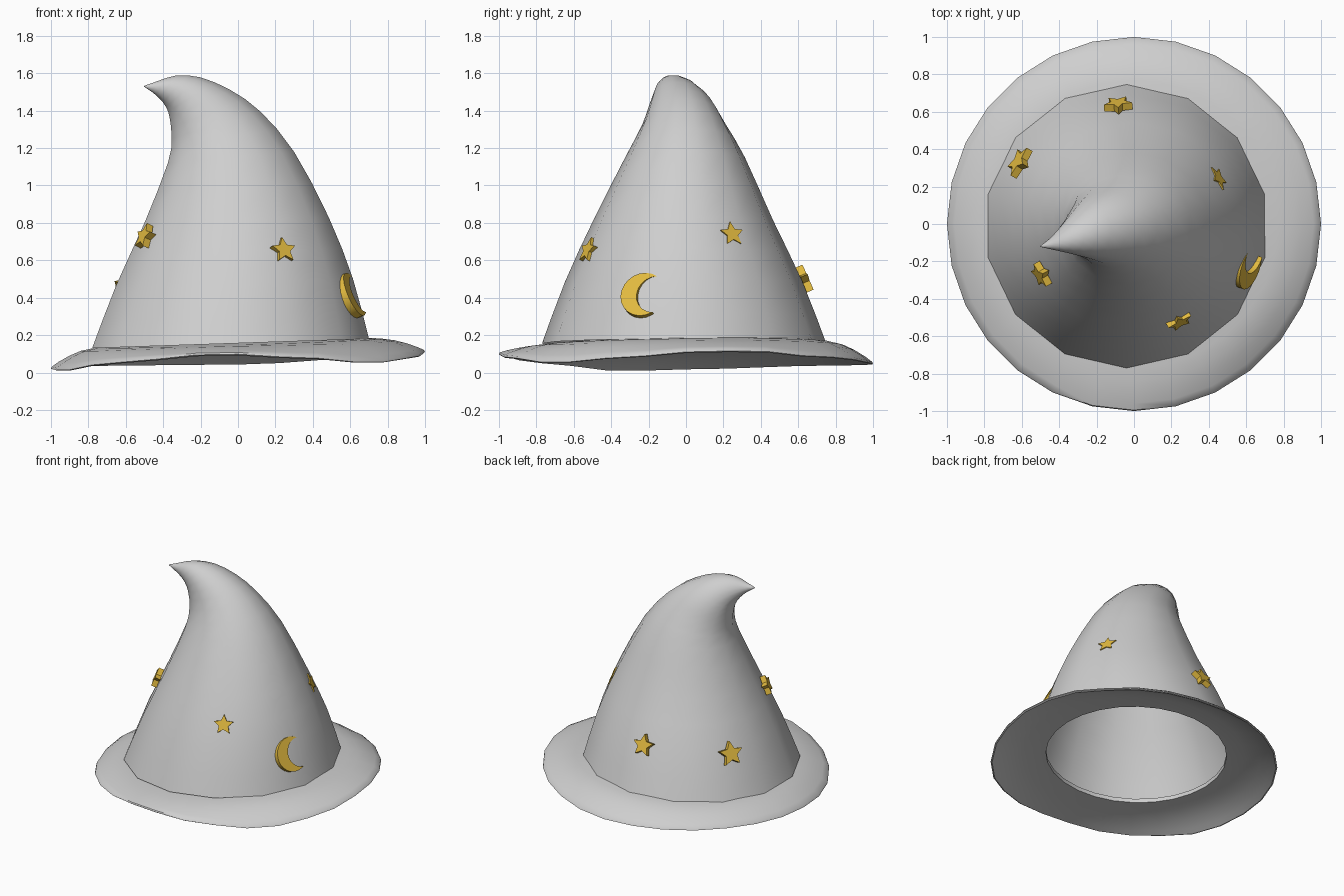
import bpy, math
from math import sin, cos, pi, radians
from mathutils import Vector, Matrix

if "Cube" in bpy.data.objects:
    bpy.data.objects.remove(bpy.data.objects["Cube"])


def material(name, col):
    m = bpy.data.materials.new(name)
    m.diffuse_color = (*col, 1)
    m.use_nodes = True
    m.node_tree.nodes["Principled BSDF"].inputs["Base Color"].default_value = m.diffuse_color
    return m


GREY = material("felt grey", (0.62, 0.62, 0.62))
GOLD = material("gold", (0.76, 0.49, 0.05))


def make(name, verts, faces, mat, smooth=None):
    me = bpy.data.meshes.new(name)
    me.from_pydata(verts, [], faces)
    me.update()
    ob = bpy.data.objects.new(name, me)
    bpy.context.collection.objects.link(ob)
    me.materials.append(mat)
    if smooth:
        bpy.ops.object.select_all(action='DESELECT')
        ob.select_set(True)
        bpy.context.view_layer.objects.active = ob
        bpy.ops.object.shade_smooth_by_angle(angle=radians(smooth))
    return ob


def spline(rows, sub):
    # Catmull-Rom through rows of numbers
    out = []
    n = len(rows)
    for i in range(n - 1):
        p = [rows[max(0, min(n - 1, i + k))] for k in (-1, 0, 1, 2)]
        for s in range(sub):
            t = s / sub
            out.append([0.5 * (2 * b + (c - a) * t + (2 * a - 5 * b + 4 * c - d) * t * t
                               + (3 * b - a - 3 * c + d) * t ** 3) for a, b, c, d in zip(*p)])
    out.append(rows[-1])
    return out


# bent cone: left x, left z, right x, right z, y centre, y radius
RINGS = [
    (-0.78, 0.13, 0.70, 0.18, -0.01, 0.76),
    (-0.65, 0.47, 0.615, 0.50, -0.012, 0.635),
    (-0.50, 0.80, 0.485, 0.83, -0.015, 0.48),
    (-0.375, 1.12, 0.30, 1.18, -0.005, 0.32),
    (-0.355, 1.25, 0.12, 1.395, -0.01, 0.225),
    (-0.365, 1.36, -0.04, 1.51, -0.025, 0.17),
    (-0.385, 1.42, -0.20, 1.578, -0.05, 0.12),
    (-0.42, 1.465, -0.33, 1.588, -0.08, 0.07),
    (-0.46, 1.50, -0.43, 1.558, -0.105, 0.03),
    (-0.503, 1.528, -0.503, 1.532, -0.12, 0.002),
]
N = 14
rings = spline(RINGS, 2)
verts, faces = [], []
for lx, lz, rx, rz, yc, ry in rings:
    for j in range(N):
        a = pi / 2 + 2 * pi * j / N
        c = cos(a) / cos(pi / N)
        verts.append(((lx + rx) / 2 + c * (rx - lx) / 2, yc + sin(a) * ry,
                      (lz + rz) / 2 + c * (rz - lz) / 2))
for i in range(len(rings) - 1):
    for j in range(N):
        k = (j + 1) % N
        faces.append((i * N + j, i * N + k, (i + 1) * N + k, (i + 1) * N + j))
faces.append(tuple((len(rings) - 1) * N + j for j in range(N)))
make("cone", verts, faces, GREY, 75)

# wavy brim with head opening; rim height by angle
RIM = [(0, .10), (20, .107), (45, .075), (90, .035), (135, .03), (180, .01), (200, .0),
       (230, .045), (265, .09), (290, .07), (315, .042), (340, .07), (360, .10)]


def rim_z(deg):
    for (a, za), (b, zb) in zip(RIM, RIM[1:]):
        if a <= deg <= b:
            t = (deg - a) / (b - a)
            return za + (zb - za) * t * t * (3 - 2 * t)


PROFILE = [(0.63, 0), (0.77, 0), (0.84, 0), (0.90, 0), (0.96, 0), (0.995, 0.002), (1.0, 0.010),
           (0.99, 0.02), (0.95, 0.024), (0.88, 0.028), (0.77, 0.03), (0.63, 0.03)]
M, P = 28, len(PROFILE)
verts, faces = [], []
for j in range(M):
    a = 2 * pi * j / M
    z77 = 0.156 + 0.025 * cos(a) + 0.009 * sin(a)
    edge = rim_z(360 * j / M) + 0.02
    for r, drop in PROFILE:
        t = max(0, (r - 0.77) / 0.23)
        z = z77 + (edge - z77) * t ** 1.6 + (0.01 if r < 0.7 else 0)
        off = -0.02 if r < 0.7 else 0
        verts.append((off + r * cos(a), r * sin(a), max(0, z - drop)))
for j in range(M):
    k = (j + 1) % M
    for i in range(P):
        n = (i + 1) % P
        faces.append((j * P + i, j * P + n, k * P + n, k * P + i))
make("brim", verts, faces, GREY, 40)


# gold badges: flat outline extruded and laid on the cone wall
def badge(name, outline, pos, depth, smooth=None):
    az = math.atan2(pos[1] + 0.01, pos[0] + 0.03)
    n = Vector((cos(az), sin(az), 0.42)).normalized()
    t = Vector((-sin(az), cos(az), 0))
    u = n.cross(t)
    m = Matrix((t, u, n)).transposed()
    k = len(outline)
    vs = [Vector(pos) + m @ Vector((x, y, s * depth / 2)) for s in (-1, 1) for x, y in outline]
    fs = [tuple(reversed(range(k))), tuple(range(k, 2 * k))]
    fs += [(i, (i + 1) % k, k + (i + 1) % k, k + i) for i in range(k)]
    make(name, vs, fs, GOLD, smooth)


def star(r):
    return [((r if i % 2 == 0 else r * 0.48) * cos(pi / 2 + i * pi / 5),
             (r if i % 2 == 0 else r * 0.48) * sin(pi / 2 + i * pi / 5)) for i in range(10)]


STARS = [("front_star", (0.24, -0.515, 0.65), 0.072), ("left_front_star", (-0.495, -0.27, 0.725), 0.072),
         ("right_back_star", (0.44, 0.24, 0.735), 0.07), ("left_back_star", (-0.61, 0.33, 0.455), 0.09),
         ("back_star", (-0.085, 0.635, 0.495), 0.08)]
for name, pos, r in STARS:
    badge(name, star(r), pos, 0.04)

# crescent moon
outer = [(0.124 * cos(radians(d)), 0.124 * sin(radians(d))) for d in range(58, 303, 16)]
inner = [(0.07 + 0.105 * cos(radians(d)), 0.105 * sin(radians(d))) for d in range(270, 89, -18)]
badge("moon", outer + inner, (0.605, -0.225, 0.41), 0.045, 30)
